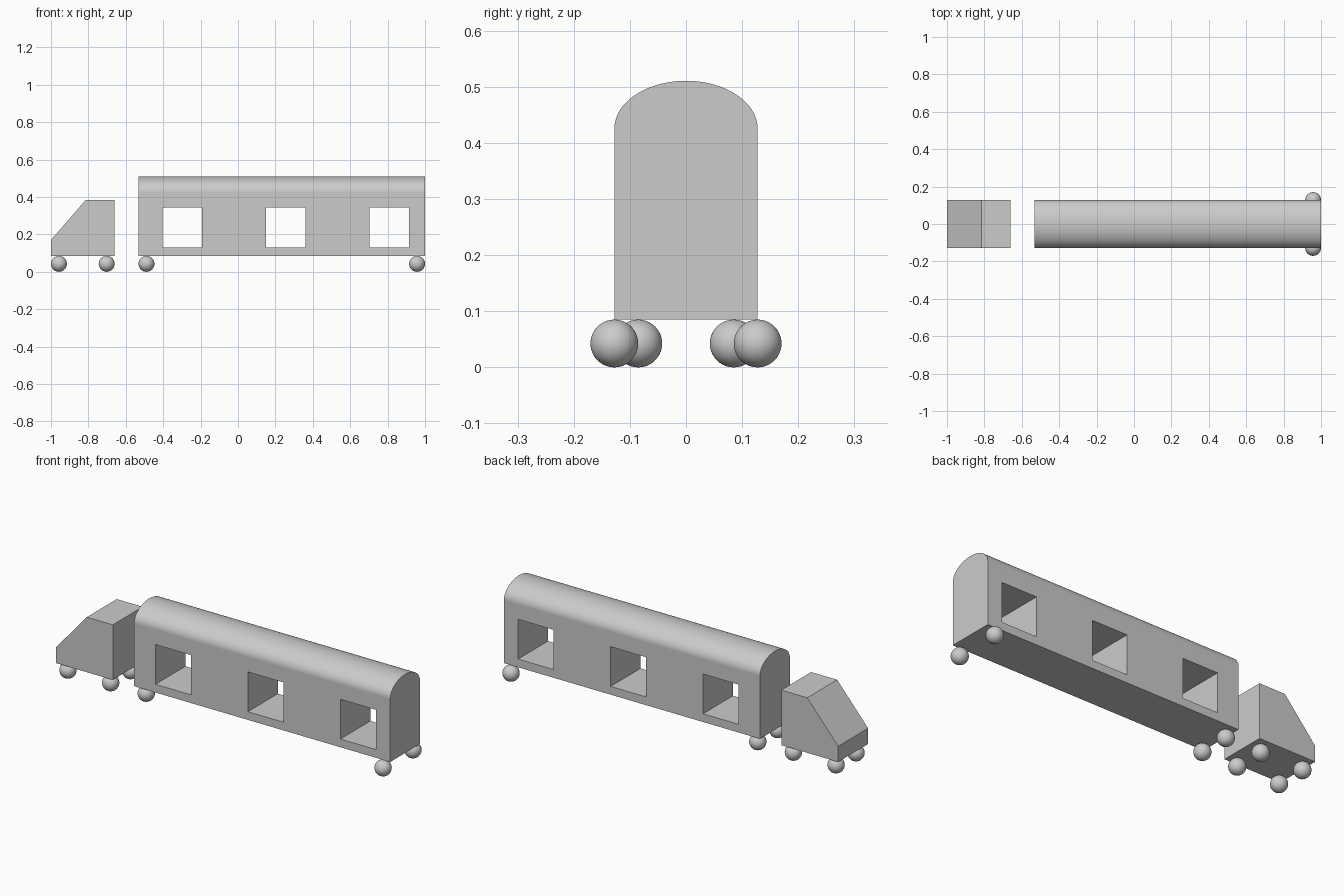
import bpy, bmesh, math
from mathutils import Vector

if "Cube" in bpy.data.objects:
    bpy.data.objects.remove(bpy.data.objects["Cube"])

U = 2 / 47            # module: the whole model is 47 modules long
HALF_W = 3 * U        # half width of both bodies
TRAILER_X = -1 + 11 * U


def add_object(name, bm):
    bmesh.ops.recalc_face_normals(bm, faces=bm.faces)
    mesh = bpy.data.meshes.new(name)
    bm.to_mesh(mesh)
    bm.free()
    obj = bpy.data.objects.new(name, mesh)
    bpy.context.collection.objects.link(obj)
    return obj


def extrude_profile(name, points, direction, smooth_above=None):
    """Fill a closed profile and extrude it; faces above a height are smooth."""
    bm = bmesh.new()
    face = bm.faces.new([bm.verts.new(p) for p in points])
    ext = bmesh.ops.extrude_face_region(bm, geom=[face], use_keep_orig=True)
    new_verts = [g for g in ext["geom"] if isinstance(g, bmesh.types.BMVert)]
    bmesh.ops.translate(bm, verts=new_verts, vec=Vector(direction))
    if smooth_above is not None:
        for f in bm.faces:
            f.smooth = len(f.verts) == 4 and f.calc_center_median().z > smooth_above
    return add_object(name, bm)


# Cab with sloping windscreen
cab_profile = [(-1, 2 * U), (-1 + 8 * U, 2 * U), (-1 + 8 * U, 9 * U),
               (-0.815, 9 * U), (-1, 4 * U)]
extrude_profile("cab", [(x, -HALF_W, z) for x, z in cab_profile], (0, 2 * HALF_W, 0))

# Trailer body with elliptical arched roof
SEG = 48
arch = [(HALF_W * math.cos(math.pi * i / SEG), 10 * U + 2 * U * math.sin(math.pi * i / SEG))
        for i in range(SEG + 1)]
section = [(-HALF_W, 2 * U), (HALF_W, 2 * U)] + arch
trailer = extrude_profile("trailer_body", [(TRAILER_X, y, z) for y, z in section],
                          (36 * U, 0, 0), smooth_above=10 * U)

# Three square windows cut right through the trailer
bm = bmesh.new()
for start in (3, 16, 29):
    box = bmesh.ops.create_cube(bm, size=1)["verts"]
    bmesh.ops.scale(bm, verts=box, vec=(5 * U, 4 * HALF_W, 0.215))
    bmesh.ops.translate(bm, verts=box, vec=(TRAILER_X + (start + 2.5) * U, 0, 0.237))
cutter = add_object("window_cutter", bm)
cutter.hide_render = True
cut = trailer.modifiers.new("windows", "BOOLEAN")
cut.operation = "DIFFERENCE"
cut.solver = "EXACT"
cut.object = cutter
bpy.context.view_layer.objects.active = trailer
bpy.ops.object.modifier_apply(modifier=cut.name)
bpy.data.objects.remove(cutter)

# Ball wheels in pairs; the rear trailer pair sits wider
axles = [("cab_front", -1 + U, 2 * U), ("cab_rear", -1 + 7 * U, 2 * U),
         ("trailer_front", TRAILER_X + U, 2 * U), ("trailer_rear", 1 - U, HALF_W)]
for axle, x, offset in axles:
    for side, sign in (("right", -1), ("left", 1)):
        bm = bmesh.new()
        bmesh.ops.create_uvsphere(bm, u_segments=48, v_segments=24, radius=U)
        for f in bm.faces:
            f.smooth = True
        wheel = add_object(f"{axle}_wheel_{side}", bm)
        wheel.location = (x, sign * offset, U)
